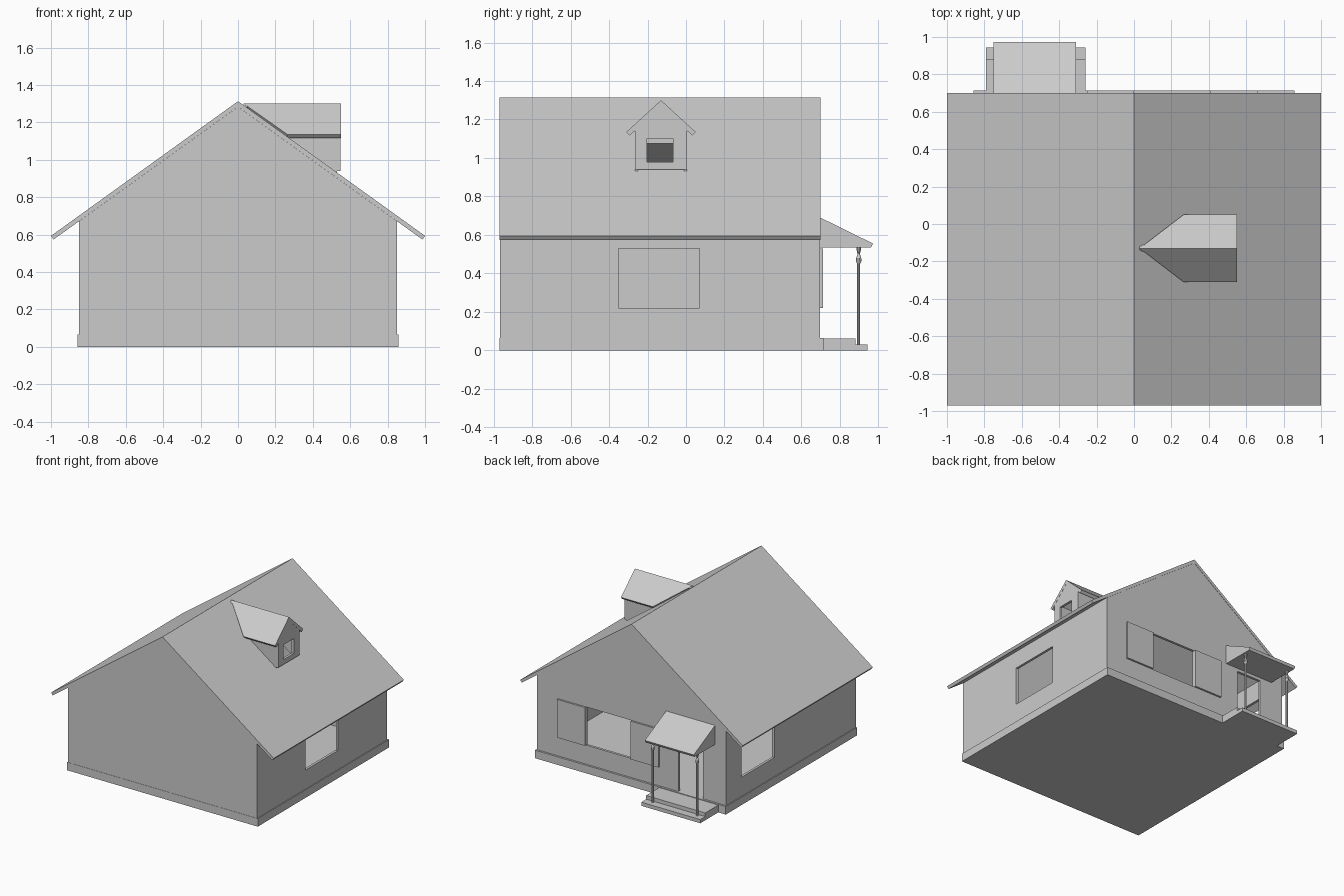
import bpy, bmesh
from mathutils import Vector

if "Cube" in bpy.data.objects:
    bpy.data.objects.remove(bpy.data.objects["Cube"], do_unlink=True)

GREY = (0.6, 0.6, 0.6, 1)
mat = bpy.data.materials.new("plain grey")
mat.use_nodes = True
mat.diffuse_color = GREY
mat.node_tree.nodes["Principled BSDF"].inputs["Base Color"].default_value = GREY


def finish(name, bm):
    bmesh.ops.recalc_face_normals(bm, faces=bm.faces[:])
    mesh = bpy.data.meshes.new(name)
    bm.to_mesh(mesh)
    bm.free()
    mesh.materials.append(mat)
    ob = bpy.data.objects.new(name, mesh)
    bpy.context.collection.objects.link(ob)
    return ob


def prism(name, points, push):
    """Flat polygon extruded along a vector."""
    bm = bmesh.new()
    face = bm.faces.new([bm.verts.new(p) for p in points])
    ext = bmesh.ops.extrude_face_region(bm, geom=[face], use_keep_orig=True)
    verts = [v for v in ext["geom"] if isinstance(v, bmesh.types.BMVert)]
    bmesh.ops.translate(bm, verts=verts, vec=Vector(push))
    return finish(name, bm)


def box(name, x0, x1, y0, y1, z0, z1):
    base = [(x0, y0, z0), (x1, y0, z0), (x1, y1, z0), (x0, y1, z0)]
    return prism(name, base, (0, 0, z1 - z0))


def cut(ob, cutters):
    """Subtract the cutters, keep the result and drop the helpers."""
    for c in cutters:
        c.hide_render = True
        m = ob.modifiers.new("cut", 'BOOLEAN')
        m.operation, m.object, m.solver = 'DIFFERENCE', c, 'EXACT'
    bpy.context.view_layer.update()
    deps = bpy.context.evaluated_depsgraph_get()
    mesh = bpy.data.meshes.new_from_object(ob.evaluated_get(deps))
    ob.modifiers.clear()
    ob.data = mesh
    for c in cutters:
        bpy.data.objects.remove(c, do_unlink=True)


FRONT, BACK = -0.97, 0.70
RIDGE, SLOPE, THICK = 1.313, 0.72, 0.024
WALL, SILL, HEAD = 0.85, 0.22, 0.53


def gable(name, half, y0, y1, z0, eave, peak):
    pts = [(-half, y0, z0), (half, y0, z0), (half, y0, eave),
           (0, y0, peak), (-half, y0, eave)]
    return prism(name, pts, (0, y1 - y0, 0))


# Plinth, whose top is also the floor
box("plinth", -WALL - 0.007, WALL + 0.007, FRONT, BACK + 0.014, 0, 0.065)

# Hollow walls with open windows and doorway
under = RIDGE - 0.03
walls = gable("walls", WALL, FRONT + 0.002, BACK - 0.002, 0.06, under - SLOPE * WALL, under)
cut(walls, [
    gable("room_cutter", WALL - 0.02, FRONT + 0.022, BACK - 0.022, -0.1, 1.2, 1.8),
    box("left_window_cutter", 0.7, 1, -0.35, 0.07, SILL, HEAD),
    box("right_window_cutter", -1, -0.7, 0.08, 0.50, SILL, HEAD),
    box("back_window_cutter", 0, 0.41, 0.6, 0.8, SILL, HEAD),
    box("door_cutter", -0.64, -0.42, 0.6, 0.8, 0.04, 0.51),
])

# Main roof slabs
for side, label in ((1, "left_roof"), (-1, "right_roof")):
    normal = Vector((side * SLOPE, 0, 1)).normalized()
    slab = prism(label, [(0, FRONT, RIDGE), (0, BACK, RIDGE),
                         (side, BACK, RIDGE - SLOPE), (side, FRONT, RIDGE - SLOPE)],
                 -normal * THICK)
    if side > 0:
        cut(slab, [box("dormer_opening_cutter", 0.29, 0.50, -0.25, -0.01, 0.8, 1.4)])

# Dormer
MID, FACE = -0.13, 0.55
dormer = prism("dormer_front", [(FACE - 0.001, MID + y, z) for y, z in
                                ((-0.135, 0.94), (0.135, 0.94), (0.135, 1.15),
                                 (0, 1.275), (-0.135, 1.15))], (-0.02, 0, 0))
cut(dormer, [box("dormer_window_cutter", 0.4, 0.7, MID - 0.072, MID + 0.062, 0.98, 1.10)])
for side, label in ((1, "back"), (-1, "front")):
    y = MID + side * 0.135
    prism("dormer_cheek_" + label,
          [(0.53, y, 1.145), (0.53, y, 0.925), (0.25, y, 1.125), (0.25, y, 1.145)],
          (0, -side * 0.015, 0))
    eave = MID + side * 0.18
    normal = Vector((0, side * 0.165, 0.18)).normalized()
    prism("dormer_roof_" + label,
          [(FACE, MID, 1.3), (0.03, MID, 1.3), (0.265, eave, 1.135), (FACE, eave, 1.135)],
          -normal * 0.025)

# Shutters either side of the back window
for label, x in (("left", 0.41), ("right", -0.25)):
    box("shutter_" + label, x, x + 0.25, BACK - 0.004, BACK + 0.013, SILL, HEAD)

# Porch steps and lean-to roof
box("upper_step", -0.79, -0.26, 0.71, 0.882, 0, 0.06)
box("lower_step", -0.79, -0.26, 0.88, 0.945, 0, 0.03)
prism("porch_roof", [(-0.75, y, z) for y, z in
                     ((0.698, 0.69), (0.972, 0.555), (0.962, 0.535), (0.698, 0.535))],
      (0.44, 0, 0))

# Turned porch posts: (height, radius) rings
PROFILE = [(0.03, 0.008), (0.45, 0.008), (0.465, 0.015), (0.48, 0.013),
           (0.50, 0.006), (0.525, 0.012), (0.537, 0.012)]
for label, x in (("left", -0.33), ("right", -0.73)):
    bm = bmesh.new()
    for (z0, r0), (z1, r1) in zip(PROFILE, PROFILE[1:]):
        cone = bmesh.ops.create_cone(bm, cap_ends=True, segments=10,
                                     radius1=r0, radius2=r1, depth=z1 - z0)
        bmesh.ops.translate(bm, verts=cone["verts"], vec=(x, 0.898, (z0 + z1) / 2))
    finish("porch_post_" + label, bm)
